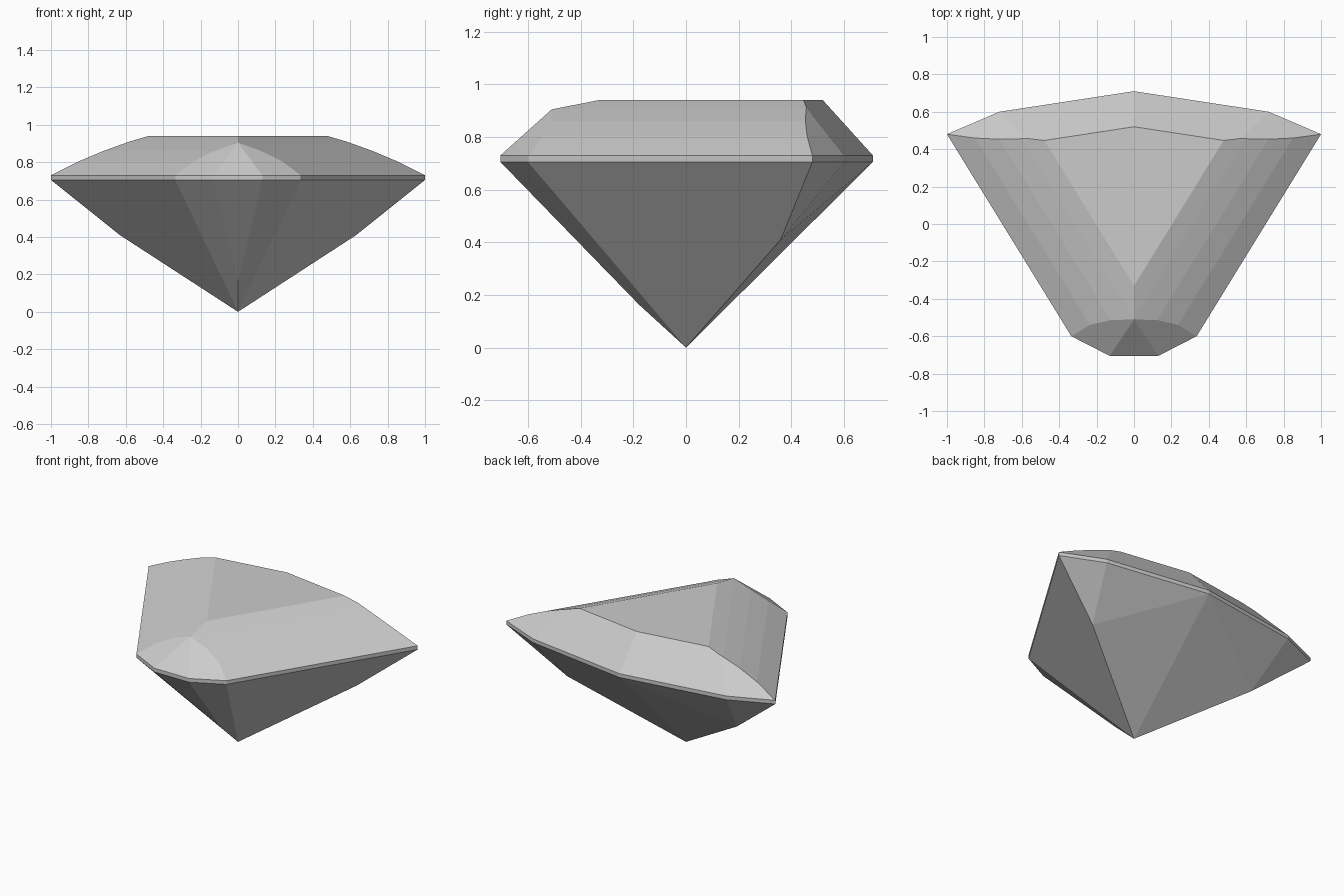
import bpy
import bmesh
from mathutils import Vector

cube = bpy.data.objects.get("Cube")
if cube:
    bpy.data.objects.remove(cube, do_unlink=True)

LOW, HIGH, TABLE = 0.705, 0.73, 0.94      # girdle and table heights
INSIDE = Vector((0, 0, 0.6))

# Half of the girdle outline, from back to front
back, shoulder, tip = (0, 0.71), (0.72, 0.6), (1, 0.48)
corner, nose = (0.335, -0.6), (0.13, -0.705)
outline = [back, shoulder, tip, corner, nose]


def at(p, z):
    return Vector((p[0], p[1], z))


def cut(bm, a, b, c):
    """Slice off everything beyond the plane through three points."""
    normal = (b - a).cross(c - a).normalized()
    if normal.dot(INSIDE - a) > 0:
        normal.negate()
    bmesh.ops.bisect_plane(bm, geom=bm.verts[:] + bm.edges[:] + bm.faces[:],
                           dist=1e-4, plane_co=a, plane_no=normal, clear_outer=True)
    bmesh.ops.holes_fill(bm, edges=[e for e in bm.edges if e.is_boundary], sides=0)


def cut_pair(bm, *points):
    cut(bm, *points)
    cut(bm, *[Vector((-p.x, p.y, p.z)) for p in points])


# Rough block, its top is the table and its front the nose of the girdle
bm = bmesh.new()
bmesh.ops.create_cube(bm, size=1)
for v in bm.verts:
    v.co = Vector((1.1 if v.co.x > 0 else -1.1,
                   0.8 if v.co.y > 0 else nose[1],
                   TABLE if v.co.z > 0 else -0.1))

# Girdle walls
for p, q in zip(outline, outline[1:]):
    cut_pair(bm, at(p, LOW), at(q, LOW), at(q, HIGH))

# Pavilion facets below the girdle
culet = Vector((0, 0, 0))
knee = Vector((0.63, 0.36, 0.41))
keel = Vector((0, -0.19, 0.175))
cut_pair(bm, culet, at(tip, LOW), at(corner, LOW))
cut_pair(bm, culet, at(corner, LOW), at(nose, LOW))
cut_pair(bm, culet, at(back, LOW), knee)
cut_pair(bm, at(back, LOW), at(shoulder, LOW), knee)
cut_pair(bm, at(shoulder, LOW), at(tip, LOW), knee)
cut(bm, at(nose, LOW), at((-nose[0], nose[1]), LOW), keel)

# Rounded crown sides: strips given by inset from the girdle and height
along = at(tip, 0) - at(corner, 0)
inward = Vector((-along.y, along.x, 0)).normalized()
profile = [(0, HIGH), (0.117, 0.805), (0.225, 0.86), (0.33, 0.904), (0.426, TABLE)]
steps = [at(corner, z) + inward * d for d, z in profile]
for p, q in zip(steps, steps[1:]):
    cut_pair(bm, p, p + along, q)

# Crown facets at the front and back
peak = Vector((0, -0.51, 0.905))
cut_pair(bm, at(corner, HIGH), at(nose, HIGH), peak)
cut(bm, at(nose, HIGH), at((-nose[0], nose[1]), HIGH), peak)
cut_pair(bm, at(back, HIGH), at(shoulder, HIGH), Vector((0, 0.52, TABLE)))
cut_pair(bm, at(shoulder, HIGH), at(tip, HIGH), Vector((0.6, 0.455, 0.904)))

bmesh.ops.remove_doubles(bm, verts=bm.verts[:], dist=0.006)
bmesh.ops.recalc_face_normals(bm, faces=bm.faces[:])

mesh = bpy.data.meshes.new("cut_gem")
bm.to_mesh(mesh)
bm.free()
gem = bpy.data.objects.new("cut_gem", mesh)
bpy.context.collection.objects.link(gem)

# Single grey stone colour
colour = (0.6, 0.6, 0.6, 1)
stone = bpy.data.materials.new("grey_stone")
stone.use_nodes = True
stone.diffuse_color = colour
for node in stone.node_tree.nodes:
    if node.type == "BSDF_PRINCIPLED":
        node.inputs["Base Color"].default_value = colour
mesh.materials.append(stone)
